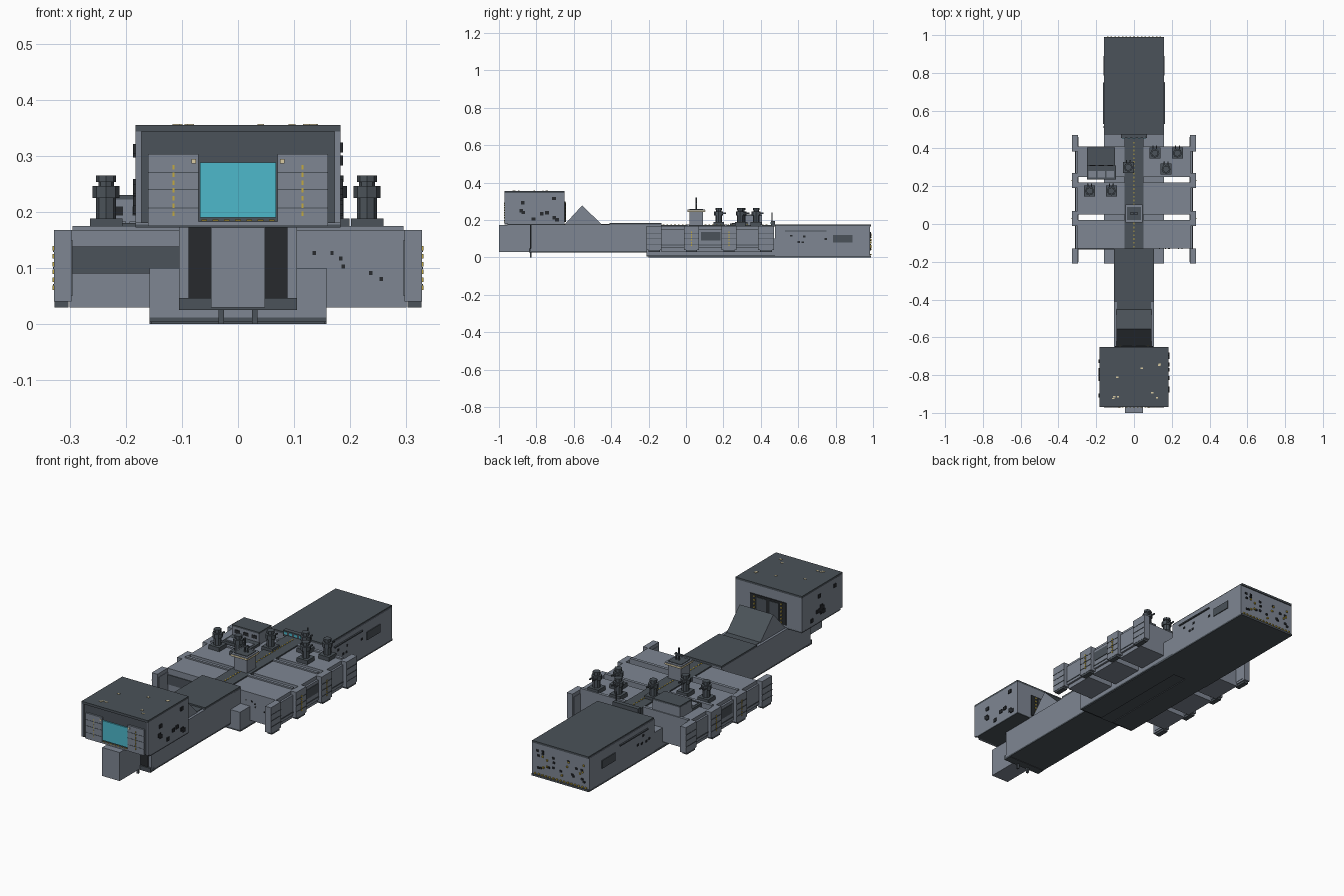
import bpy, bmesh, random
from mathutils import Matrix, Vector

cube = bpy.data.objects.get("Cube")
if cube:
    bpy.data.objects.remove(cube, do_unlink=True)
random.seed(4)


def material(name, color):
    mat = bpy.data.materials.new(name)
    mat.use_nodes = True
    rgba = (*color, 1)
    mat.diffuse_color = rgba
    for node in mat.node_tree.nodes:
        if node.type == "BSDF_PRINCIPLED":
            node.inputs["Base Color"].default_value = rgba
    return mat


hull = material("hull grey", (.21, .24, .29))
dark = material("dark plating", (.07, .085, .1))
black = material("shadow black", (.02, .023, .027))
cyan = material("cyan glass", (.075, .48, .6))
yellow = material("marking yellow", (.55, .4, .05))
cream = material("lamp cream", (.7, .6, .36))


def finish(name, bm, mat):
    mesh = bpy.data.meshes.new(name)
    bmesh.ops.recalc_face_normals(bm, faces=bm.faces)
    bm.to_mesh(mesh)
    bm.free()
    mesh.materials.append(mat)
    obj = bpy.data.objects.new(name, mesh)
    bpy.context.collection.objects.link(obj)
    return obj


def add_block(bm, x, y, z):
    size = Vector((x[1] - x[0], y[1] - y[0], z[1] - z[0]))
    middle = Vector((sum(x), sum(y), sum(z))) / 2
    matrix = Matrix.Translation(middle) @ Matrix.Diagonal((*size, 1))
    bmesh.ops.create_cube(bm, size=1, matrix=matrix)


def box(name, mat, x, y, z, mirror=False):
    """One block; a single x value means a centred half width."""
    bm = bmesh.new()
    x = x if isinstance(x, tuple) else (-x, x)
    add_block(bm, x, y, z)
    if mirror:
        add_block(bm, (-x[1], -x[0]), y, z)
    return finish(name, bm, mat)


def specks(name, mat, centres, size):
    """Many small equal blocks joined into one object."""
    bm = bmesh.new()
    for c in centres:
        add_block(bm, *[(p - s / 2, p + s / 2) for p, s in zip(c, size)])
    return finish(name, bm, mat)


def steps(start, end, count):
    return [start + (end - start) * i / (count - 1) for i in range(count)]


def scatter(low, high, count):
    return [[random.uniform(a, b) for a, b in zip(low, high)] for _ in range(count)]


def cylinder(bm, at, bottom, top, radius, sides=8):
    matrix = Matrix.Translation((at[0], at[1], (bottom + top) / 2))
    bmesh.ops.create_cone(bm, cap_ends=True, segments=sides, radius1=radius,
                          radius2=radius, depth=top - bottom, matrix=matrix)


# Command block at the front
front, rear = -.97, -.65
box("command_block", hull, .183, (-.955, rear), (.178, .345))
box("command_roof", dark, .183, (front, rear), (.343, .355))
box("command_floor", dark, .183, (-.955, rear), (.172, .18))
box("command_fascia", dark, .172, (-.962, -.95), (.18, .345))
box("command_side_lip", hull, (.172, .183), (front, -.95), (.18, .345), mirror=True)
box("command_cheek", hull, (.07, .16), (front, -.95), (.175, .303), mirror=True)
box("command_window", cyan, .068, (-.968, -.96), (.19, .288))
box("window_sill", hull, .07, (front, -.96), (.175, .183))
specks("sill_stripes", yellow, [(x, front, .185) for x in steps(-.06, .06, 7)],
       (.01, .004, .003))
specks("cheek_seams", dark,
       [(s * .115, front, z) for s in (-1, 1) for z in (.207, .24, .27)], (.09, .002, .002))
specks("cheek_dashes", yellow,
       [(s * .115, front, z) for s in (-1, 1) for z in steps(.197, .28, 7)],
       (.004, .004, .008))
specks("cheek_lamps", cream, [(s * .079, front, .29) for s in (-1, 1)], (.008, .006, .008))
specks("roof_lamps", cream, scatter((-.16, -.94, .355), (.16, -.7, .355), 9),
       (.012, .007, .004))
specks("side_ports", black,
       [(s * .183, y, z) for s in (-1, 1) for _, y, z in
        scatter((0, -.93, .2), (0, -.68, .32), 9)], (.008, .02, .018))

# Rear hatch of the command block
box("hatch_recess", black, .1, (rear, -.645), (.19, .3))
box("hatch_door", dark, (.01, .06), (rear, -.642), (.19, .29), mirror=True)
specks("hatch_dashes", yellow,
       [(s * .075, -.644, z) for s in (-1, 1) for z in steps(.2, .29, 6)], (.005, .004, .008))

# Nose and neck
box("nose", hull, .048, (-1, -.8), (.03, .172))
box("neck", hull, .105, (-.83, -.13), (.035, .175))
box("neck_front_recess", black, .088, (-.834, -.828), (.045, .172))
box("neck_front_tray", dark, .105, (-.84, -.8), (.025, .047))
box("neck_keel", dark, .105, (-.83, -.13), (.027, .036))
box("neck_post", dark, (.025, .035), (-.835, -.825), (0, .03), mirror=True)
box("neck_deck", dark, .09, (rear, -.4), (.17, .178))
box("neck_raised_deck", dark, .105, (-.41, -.13), (.17, .185))

# Ramp wedge: triangular profile across the neck, dark on the slopes
bm = bmesh.new()
ends = []
for x in (-.093, .093):
    ends.append([bm.verts.new((x, y, z)) for y, z in
                 ((rear, .175), (-.555, .278), (-.45, .175))])
    bm.faces.new(ends[-1])
for i in range(3):
    j = (i + 1) % 3
    bm.faces.new((ends[0][i], ends[0][j], ends[1][j], ends[1][i]))
ramp = finish("ramp", bm, hull)
ramp.data.materials.append(dark)
for face in ramp.data.polygons:
    face.material_index = int(abs(face.normal.x) < .5)

# Middle hull: core, wings and spine
box("core", hull, .158, (-.21, .475), (.012, .1))
box("core_keel", dark, .158, (-.21, .475), (.004, .013))
box("keel_runner", dark, (.035, .155), (-.2, .4), (0, .006), mirror=True)
for label, y in (("front", (-.13, .02)), ("middle", (.05, .22)), ("rear", (.25, .41))):
    box(label + "_wing", hull, (.04, .3), y, (.03, .168), mirror=True)
    box(label + "_wing_ridge", hull, (.05, .295), (y[1] - .015, y[1]), (.16, .175), mirror=True)
box("spine", dark, .05, (-.13, .47), (.09, .174))
specks("spine_lights", yellow, [(0, y, .174) for y in steps(-.12, .43, 28)],
       (.006, .009, .004))
box("wing_front_recess", dark, (-.3, -.105), (-.134, -.128), (.09, .138))
specks("wing_front_ports", black, scatter((.13, -.13, .08), (.26, -.13, .14), 6),
       (.006, .005, .007))

# Side rails and the four armoured columns on each side
box("side_rail", hull, (.295, .31), (-.2, .46), (.05, .15), mirror=True)
box("rail_inset", dark, (.305, .313), (.08, .185), (.09, .135), mirror=True)
box("rail_lower_line", dark, (.305, .312), (-.2, .46), (.063, .068), mirror=True)
columns = [(-.21, -.13), (-.01, .07), (.19, .27), (.385, .47)]
for y in columns:
    box("column", hull, (.297, .328), y, (.04, .168), mirror=True)
    box("column_foot", dark, (.302, .327), (y[0] + .01, y[1] - .01), (.03, .041), mirror=True)
specks("column_seams", dark,
       [(s * .328, sum(y) / 2, z) for s in (-1, 1) for y in columns for z in (.07, .1, .13)],
       (.003, .08, .003))
specks("column_dashes", yellow,
       [(s * .328, sum(y) / 2, z) for s in (-1, 1) for y in columns[1:3]
        for z in steps(.065, .135, 6)], (.006, .006, .008))

# Engine block
box("engine_block", hull, .158, (.475, .985), (.008, .168))
box("engine_roof", dark, .155, (.475, .99), (.165, .175))
box("engine_keel", dark, .158, (.34, .99), (0, .01))
box("engine_rail", dark, (.157, .165), (.53, .75), (.138, .144), mirror=True)
box("engine_side_panel", dark, (.155, .162), (.785, .89), (.08, .12), mirror=True)
specks("engine_side_ports", black,
       [(s * .158, y, z) for s in (-1, 1) for _, y, z in
        scatter((0, .5, .08), (0, .75, .12), 5)], (.005, .012, .01))
specks("stern_ports", black, scatter((-.13, .985, .04), (.13, .985, .14), 18),
       (.011, .01, .009))
specks("stern_lamps", yellow, scatter((-.13, .985, .04), (.13, .985, .14), 10),
       (.008, .012, .008))
specks("stern_edge_lamps", yellow, [(x, .988, .015) for x in steps(-.14, .14, 15)],
       (.008, .008, .006))
box("bridge_console", dark, .07, (.455, .477), (.165, .195))
specks("console_windows", cyan, [(x, .455, .184) for x in steps(-.055, .055, 5)],
       (.015, .005, .012))
box("console_mast", dark, (.06, .064), (.458, .462), (.1, .24))

# Control tower on the spine
box("tower_base", hull, .035, (.02, .09), (.17, .243))
box("tower_cap", hull, .045, (.008, .102), (.243, .256))
box("tower_band", cream, .046, (.007, .103), (.246, .252))
box("tower_deck", dark, .036, (.02, .09), (.255, .259))
bm = bmesh.new()
cylinder(bm, (0, .055), .255, .32, .004)
cylinder(bm, (.015, .055), .255, .295, .003)
add_block(bm, (-.022, .022), (.05, .06), (.283, .29))
finish("tower_antenna", bm, dark)

# Deck house on the right rear wing
box("deck_house", hull, (-.25, -.1), (.31, .405), (.165, .222))
box("deck_house_roof", dark, (-.25, -.1), (.31, .405), (.22, .23))
box("deck_house_porch", dark, (-.25, -.095), (.235, .31), (.16, .18))
specks("porch_panels", hull, [(x, .263, .18) for x in (-.22, -.173, -.126)],
       (.04, .035, .006))
specks("house_windows", black, [(x, .31, .202) for x in (-.22, -.173, -.126)],
       (.03, .005, .016))

# Gun turrets
spots = [(-.03, .3), (.11, .375), (.23, .375), (.17, .29), (-.235, .175), (-.12, .175)]
for x, y in spots:
    bm = bmesh.new()
    add_block(bm, (x - .029, x + .029), (y - .029, y + .029), (.166, .188))
    cylinder(bm, (x, y), .185, .227, .018)
    cylinder(bm, (x, y), .225, .246, .024)
    cylinder(bm, (x, y), .245, .254, .014)
    cylinder(bm, (x, y), .253, .265, .018)
    for side in (-.01, .01):
        add_block(bm, (x + side - .003, x + side + .003), (y, y + .04), (.233, .239))
    finish("turret", bm, dark)
